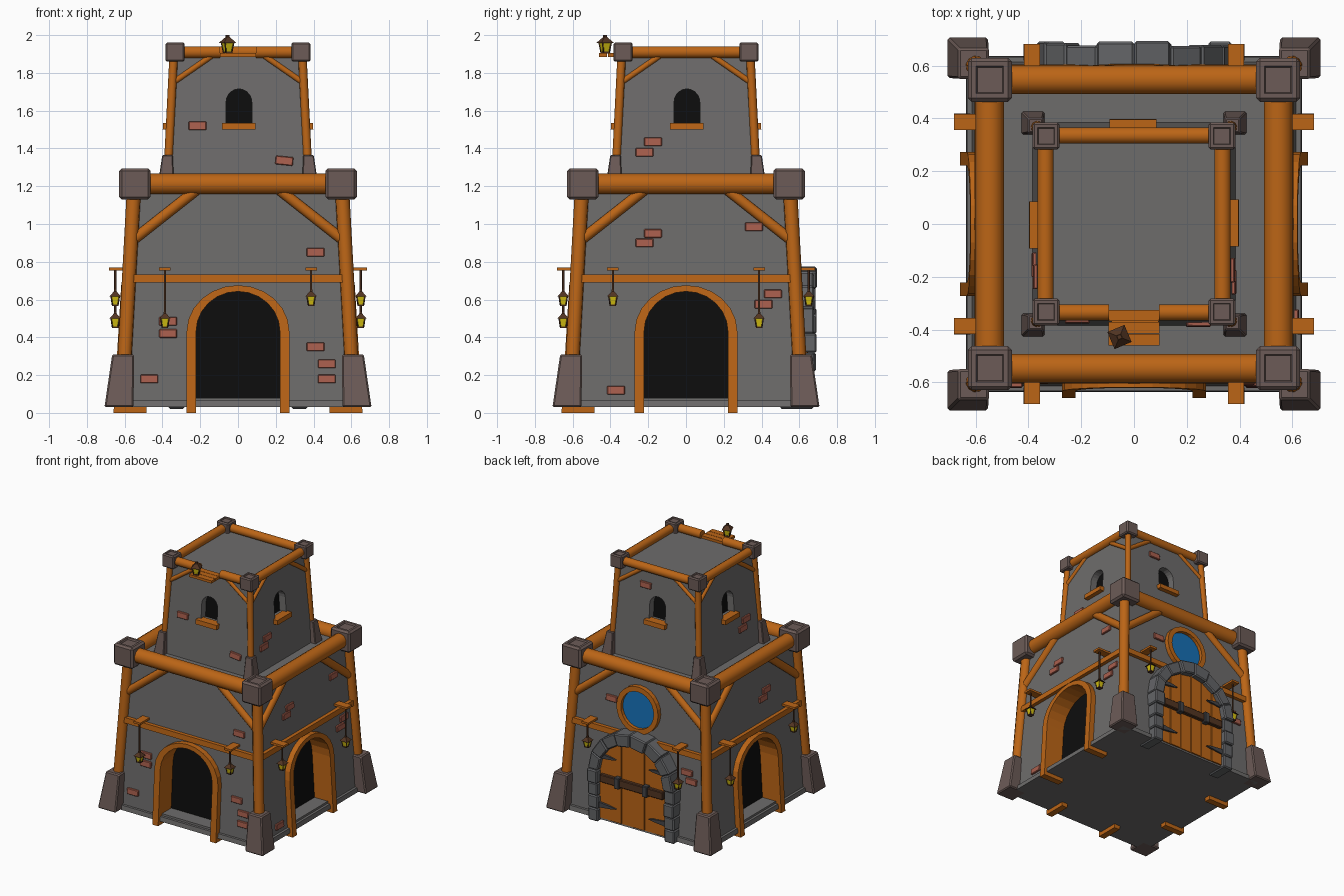
import bpy, bmesh, math, random
from mathutils import Matrix, Vector

if "Cube" in bpy.data.objects:
    bpy.data.objects.remove(bpy.data.objects["Cube"])
random.seed(4)


def material(name, r, g, b):
    m = bpy.data.materials.new(name)
    m.diffuse_color = (r, g, b, 1)
    m.use_nodes = True
    m.node_tree.nodes["Principled BSDF"].inputs["Base Color"].default_value = m.diffuse_color
    return m


WOOD = material("orange wood", 0.50, 0.13, 0.008)
WALL = material("grey plaster", 0.155, 0.15, 0.148)
STONE = material("brown corner stone", 0.15, 0.105, 0.095)
BRICK = material("red brick", 0.40, 0.115, 0.075)
BLACK = material("black opening", 0.004, 0.004, 0.004)
YELLOW = material("yellow lamp glass", 0.68, 0.54, 0.006)
BLUE = material("blue glass", 0.008, 0.16, 0.46)
GREY = material("grey arch stone", 0.125, 0.128, 0.135)
BROWN = material("dark brown", 0.085, 0.035, 0.016)
IRON = material("dark iron", 0.06, 0.06, 0.066)


# Distance of the sloping wall faces from the centre at height z
def low(z): return 0.617 - 0.06 * z
def high(z): return 0.385 - 0.0714 * (z - 1.2)


def obj(name, verts, faces, mat, side=0, wall=None, bevel=0, smooth=False, recess=0):
    """Make a mesh on the front side, lean it on a wall, turn it to a side."""
    bm = bmesh.new()
    vs = [bm.verts.new(v) for v in verts]
    for f in faces:
        bm.faces.new([vs[i] for i in f])
    if wall:
        for v in bm.verts:
            v.co.y -= wall(v.co.z)
    bmesh.ops.recalc_face_normals(bm, faces=bm.faces)
    if bevel:
        bmesh.ops.bevel(bm, geom=bm.edges[:], offset=bevel, segments=1, affect='EDGES')
    if recess:
        top = max(bm.faces, key=lambda f: f.calc_center_median().z)
        bmesh.ops.inset_individual(bm, faces=[top], thickness=recess, depth=0)
        bmesh.ops.inset_individual(bm, faces=[top], thickness=recess * 0.3, depth=-recess * 0.5)
    bmesh.ops.rotate(bm, verts=bm.verts, matrix=Matrix.Rotation(side * math.pi / 2, 3, 'Z'))
    me = bpy.data.meshes.new(name)
    bm.to_mesh(me)
    bm.free()
    me.materials.append(mat)
    for p in me.polygons:
        p.use_smooth = smooth and len(p.vertices) == 4
    o = bpy.data.objects.new(name, me)
    bpy.context.collection.objects.link(o)
    return o


def prism(name, poly, d0, d1, mat, side=0, wall=None, **k):
    n = len(poly)
    v = [(x, d, z) for d in (d0, d1) for x, z in poly]
    f = [range(n), range(n, 2 * n)] + [(i, (i + 1) % n, (i + 1) % n + n, i + n) for i in range(n)]
    return obj(name, v, f, mat, side, wall, **k)


def box(name, x0, x1, d0, d1, z0, z1, mat, side=0, wall=None, **k):
    return prism(name, [(x0, z0), (x1, z0), (x1, z1), (x0, z1)], d0, d1, mat, side, wall, **k)


def frustum(name, c0, h0, z0, c1, h1, z1, mat, side=0, rot=0, **k):
    v = []
    for c, h, z in ((c0, h0, z0), (c1, h1, z1)):
        for i in range(4):
            a = math.pi / 4 + i * math.pi / 2 + rot
            v.append((c[0] + h * 1.4142 * math.cos(a), c[1] + h * 1.4142 * math.sin(a), z))
    f = [(0, 1, 2, 3), (4, 5, 6, 7)] + [(i, (i + 1) % 4, (i + 1) % 4 + 4, i + 4) for i in range(4)]
    return obj(name, v, f, mat, side, **k)


def tube(name, a, b, r, mat, side=0, n=10):
    a, b = Vector(a), Vector(b)
    q = (b - a).to_track_quat('Z', 'Y')
    ring = [q @ Vector((r * math.cos(t), r * math.sin(t), 0))
            for t in (2 * math.pi * (i + 0.5) / n for i in range(n))]
    f = [range(n), range(n, 2 * n)] + [(i, (i + 1) % n, (i + 1) % n + n, i + n) for i in range(n)]
    return obj(name, [p + c for c in (a, b) for p in ring], f, mat, side, smooth=True)


def arch(w, z0, spring, top, arc=12, leg=1, cx=0):
    left = [(cx - w, z0 + (spring - z0) * i / leg) for i in range(leg)]
    mid = [(cx - w * math.cos(math.pi * i / arc), spring + (top - spring) * math.sin(math.pi * i / arc))
           for i in range(arc + 1)]
    return left + mid + [(2 * cx - x, z) for x, z in reversed(left)]


def ring(name, outer, inner, d0, d1, mat, side, wall, closed=False):
    n = len(outer)
    v = [(x, d, z) for d in (d0, d1) for p in (outer, inner) for x, z in p]
    f = []
    for i in range(n if closed else n - 1):
        j = (i + 1) % n
        f += [(i, j, n + j, n + i), (2 * n + i, 2 * n + j, 3 * n + j, 3 * n + i),
              (i, j, 2 * n + j, 2 * n + i), (n + i, n + j, 3 * n + j, 3 * n + i)]
    if not closed:
        f += [(i, n + i, 3 * n + i, 2 * n + i) for i in (0, n - 1)]
    return obj(name, v, f, mat, side, wall)


def cut(target, cutters):
    for c in cutters:
        m = target.modifiers.new("opening", 'BOOLEAN')
        m.object, m.solver = c, 'EXACT'
    dg = bpy.context.evaluated_depsgraph_get()
    me = bpy.data.meshes.new_from_object(target.evaluated_get(dg))
    target.modifiers.clear()
    target.data = me
    for c in cutters:
        bpy.data.objects.remove(c)


def lantern(x, y, top, s=1, side=0, rot=0):
    c = (x, y)
    def part(name, h0, z0, h1, z1, mat):
        frustum(name, c, h0 * s, top + z0 * s, c, h1 * s, top + z1 * s, mat, side, rot)
    part("lantern_knob", 0.007, -0.012, 0.007, 0, BROWN)
    part("lantern_roof", 0.031, -0.036, 0.008, -0.010, BROWN)
    part("lantern_glass", 0.015, -0.077, 0.022, -0.036, YELLOW)
    part("lantern_base", 0.017, -0.086, 0.017, -0.077, BROWN)
    for i in range(4):
        a = math.pi / 4 + i * math.pi / 2 + rot
        e = Vector((math.cos(a), math.sin(a), 0)) * 1.414 * s
        o = Vector((x, y, top))
        tube("lantern_post", o + e * 0.015 - Vector((0, 0, 0.08 * s)),
             o + e * 0.022 - Vector((0, 0, 0.034 * s)), 0.0035 * s, BROWN, side, 4)


# Base slab and the two tapered storeys with their openings
frustum("base_slab", (0, 0), 0.637, 0.03, (0, 0), 0.632, 0.065, WALL)
lower = frustum("lower_wall", (0, 0), low(0.04), 0.04, (0, 0), low(1.2), 1.2, WALL)
upper = frustum("upper_wall", (0, 0), high(1.19), 1.19, (0, 0), high(1.885), 1.885, WALL)
cut(lower, [prism("cutter", arch(0.245, 0.08, 0.42, 0.66), -0.1, 0.125, WALL, s, low) for s in (0, 1, 3)])
cut(upper, [prism("cutter", arch(0.068, 1.53, 1.645, 1.715, 10, cx=0.005), -0.1, 0.07, WALL, s, high)
            for s in range(4)])

for s in range(4):
    # Corner posts, stone feet and stone caps
    frustum("corner_foot", (0.63, -0.63), 0.077, 0.03, (0.608, -0.608), 0.058, 0.31, STONE, s, bevel=0.008)
    tube("corner_post", (0.605, -0.605, 0.2), (0.55, -0.55, 1.2), 0.038, WOOD, s)
    frustum("corner_cap", (0.546, -0.546), 0.083, 1.13, (0.546, -0.546), 0.083, 1.295, STONE, s,
            bevel=0.014, recess=0.024)
    frustum("upper_foot", (0.383, -0.383), 0.044, 1.19, (0.373, -0.373), 0.028, 1.365, STONE, s, bevel=0.005)
    tube("upper_post", (0.37, -0.37, 1.3), (0.34, -0.34, 1.9), 0.023, WOOD, s)
    frustum("upper_cap", (0.333, -0.333), 0.051, 1.86, (0.333, -0.333), 0.051, 1.96, STONE, s,
            bevel=0.008, recess=0.015)
    # Top beams; the front one of the upper storey is broken
    tube("roof_beam", (-0.5, -0.547, 1.212), (0.5, -0.547, 1.212), 0.056, WOOD, s, 12)
    for a, b in ([(-0.31, -0.095), (0.095, 0.31)] if s == 0 else [(-0.31, 0.31)]):
        tube("upper_beam", (a, -0.335, 1.91), (b, -0.335, 1.91), 0.032, WOOD, s, 12)
    # Rail and diagonal braces
    box("wall_rail", -0.56, 0.56, -0.028, 0.01, 0.69, 0.732, WOOD, s, low)
    for m in (-1, 1):
        tube("brace", (m * 0.55, -low(0.92), 0.92), (m * 0.22, -low(1.18), 1.18), 0.03, WOOD, s, 8)
        tube("upper_brace", (m * 0.335, -high(1.755), 1.755), (m * 0.14, -high(1.89), 1.89), 0.016, WOOD, s, 8)
    # Upper window and sill
    prism("window_dark", arch(0.07, 1.52, 1.645, 1.717, 10, cx=0.005), 0.055, 0.063, BLACK, s, high)
    box("window_sill", -0.085, 0.093, -0.035, 0.03, 1.5, 1.535, WOOD, s, high)
    # Hanging lanterns, one low and one high on each side
    for m in (-1, 1):
        top = 0.535 if (m < 0) == (s in (0, 3)) else 0.652
        box("lantern_bracket", m * 0.387 - 0.03, m * 0.387 + 0.03, -0.682, -0.56, 0.754, 0.77, WOOD, s)
        tube("lantern_rod", (m * 0.387, -0.65, top - 0.01), (m * 0.387, -0.65, 0.756), 0.006, BROWN, s, 6)
        lantern(m * 0.387, -0.65, top, 1, s)
    # Wooden archways
    if s != 2:
        ring("arch_frame", arch(0.272, 0, 0.43, 0.676), arch(0.222, 0, 0.43, 0.643),
             -0.042, 0.132, WOOD, s, low)
        prism("arch_dark", arch(0.235, 0.08, 0.43, 0.655), 0.113, 0.121, BLACK, s, low)

# Loose bricks: position along the wall and height, for each side
bricks = [
    [(0.41, 0.85), (0.41, 0.35), (0.47, 0.26), (0.47, 0.18), (-0.47, 0.18), (-0.37, 0.42),
     (-0.37, 0.485), (-0.215, 1.52), (0.245, 1.335)],
    [(-0.175, 0.95), (-0.22, 0.9), (0.36, 0.985), (0.46, 0.63), (0.41, 0.575), (-0.37, 0.12),
     (-0.175, 1.435), (-0.22, 1.38)],
    [(-0.24, 0.95), (0.42, 0.56), (0.46, 0.5), (-0.1, 1.78)],
    [(0.175, 0.95), (0.13, 0.9), (0.2, 1.435), (0.155, 1.38)]]
for s, row in enumerate(bricks):
    for x, z in row:
        t = -0.1 if z == 1.335 else 0
        quad = [(x + a * math.cos(t) - b * math.sin(t), z + a * math.sin(t) + b * math.cos(t))
                for a, b in ((-0.047, -0.023), (0.047, -0.023), (0.047, 0.023), (-0.047, 0.023))]
        prism("brick", quad, -0.014, 0.02, BRICK, s, high if z > 1.25 else low, bevel=0.004)

# Back gate: arch of separate stones
out, inn = arch(0.368, 0.02, 0.42, 0.775, 8, 4), arch(0.283, 0.02, 0.42, 0.675, 8, 4)
for i in range(len(out) - 1):
    q = [out[i], out[i + 1], inn[i + 1], inn[i]]
    cx, cz = sum(p[0] for p in q) / 4, sum(p[1] for p in q) / 4
    k = random.uniform(0.95, 1.03)
    q = [(cx + (x - cx) * k, cz + (z - cz) * k) for x, z in q]
    prism("gate_stone", q, -random.uniform(0.672, 0.695), -0.5, GREY, 2, bevel=0.008)

# Gate planks, straps and locking bar
for i in range(6):
    x0, x1 = -0.29 + i * 0.0967, -0.29 + (i + 1) * 0.0967 - 0.005
    tops = [0.42 + 0.26 * math.sqrt(max(0, 1 - (x / 0.292) ** 2)) for x in (x0, (x0 + x1) / 2, x1)]
    prism("gate_plank", [(x0, 0.045), (x1, 0.045), (x1, tops[2]), ((x0 + x1) / 2, tops[1]), (x0, tops[0])],
          -0.642 - 0.004 * (i % 2), -0.58, WOOD, 2)
prism("gate_gap", arch(0.285, 0.035, 0.42, 0.675), -0.632, -0.59, BLACK, 2)
box("gate_bar", -0.27, 0.27, -0.672, -0.64, 0.335, 0.395, BROWN, 2, bevel=0.005)
for m in (-1, 1):
    box("bar_bracket", m * 0.12 - 0.022, m * 0.12 + 0.022, -0.684, -0.64, 0.322, 0.408, IRON, 2, bevel=0.005)
    for z in (0.15, 0.53):
        prism("gate_hinge", [(m * 0.3, z - 0.022), (m * 0.3, z + 0.022), (m * 0.17, z + 0.008),
                             (m * 0.14, z), (m * 0.17, z - 0.008)], -0.658, -0.63, IRON, 2)

# Round window above the gate
circle = lambda r: [(r * math.cos(i * math.pi / 12), 0.93 + r * math.sin(i * math.pi / 12)) for i in range(24)]
ring("round_window_frame", circle(0.178), circle(0.14), -0.035, 0.02, WOOD, 2, low, True)
prism("round_window_glass", circle(0.145), -0.009, 0, BLUE, 2, low)

# Small platform in the broken front beam, with a standing lantern
for i in range(3):
    y = -0.46 + i * 0.046
    box("platform_plank", -0.096, 0.096, y, y + 0.043, 1.885, 1.905, WOOD)
lantern(-0.055, -0.428, 2.0, 1.13, 0, 0.4)
